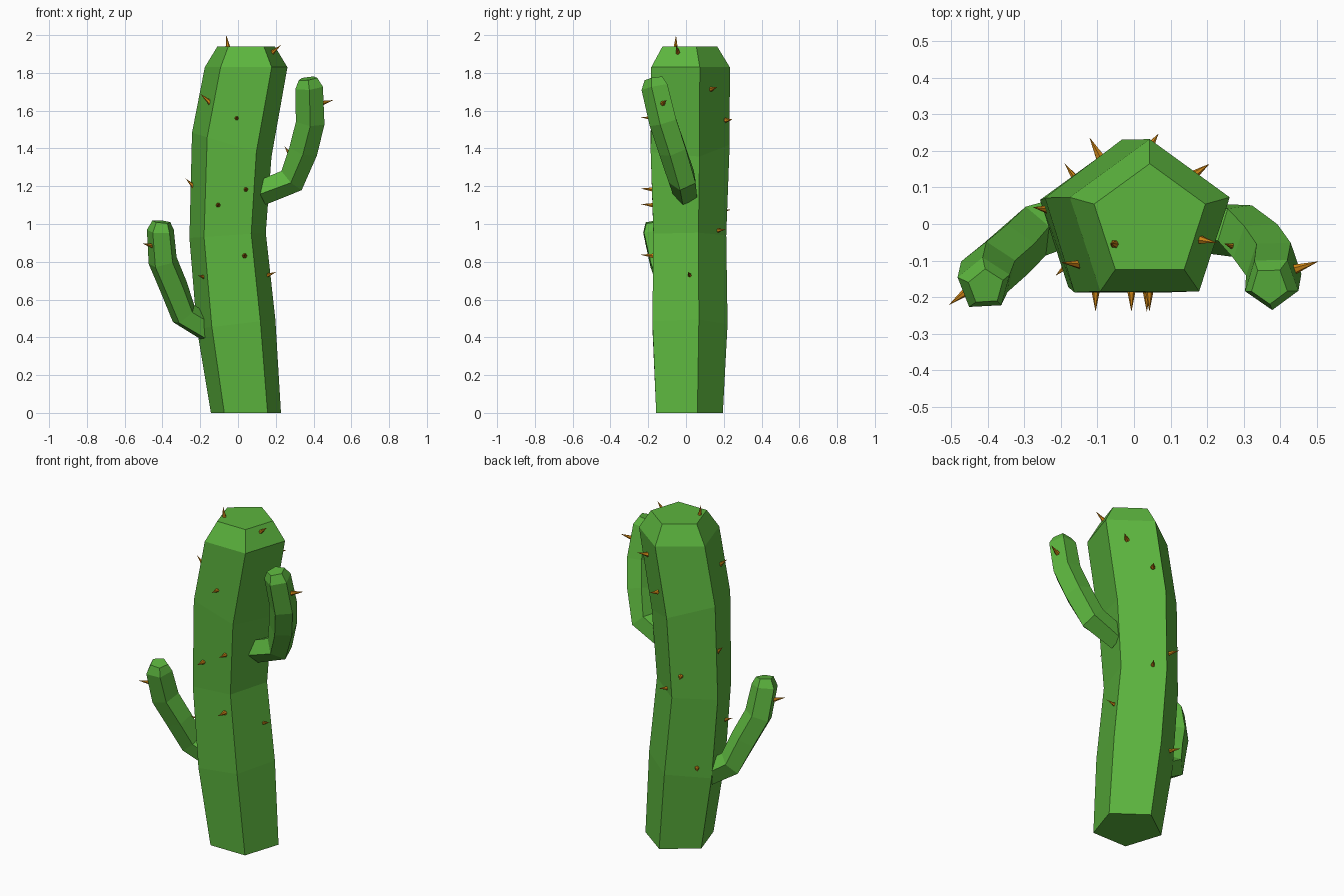
import bpy, math
from mathutils import Vector

def material(name, rgb):
    m = bpy.data.materials.new(name)
    m.diffuse_color = (*rgb, 1)
    return m

GREEN = material("cactus green", (0.107, 0.46, 0.048))
AMBER = material("spine amber", (0.60, 0.23, 0.008))

def make_object(name, verts, faces, mat):
    me = bpy.data.meshes.new(name)
    me.from_pydata(verts, [], faces)
    me.materials.append(mat)
    me.update()
    ob = bpy.data.objects.new(name, me)
    bpy.context.collection.objects.link(ob)
    return ob

def tube(name, rings, phase, normals=None, sides=5):
    """Faceted closed tube; rings are (x, y, z, radius)."""
    pts = [Vector(r[:3]) for r in rings]
    verts, faces = [], []
    for i, (p, r) in enumerate(zip(pts, rings)):
        if normals:
            n = Vector(normals[i])
        else:
            a = (p - pts[i - 1]).normalized() if i else Vector()
            b = (pts[i + 1] - p).normalized() if i < len(pts) - 1 else Vector()
            n = a + b
        q = Vector((0, 0, 1)).rotation_difference(n.normalized())
        for k in range(sides):
            t = math.radians(phase) + math.tau * k / sides
            verts.append(p + q @ Vector((math.cos(t), math.sin(t), 0)) * r[3])
    for i in range(len(rings) - 1):
        for k in range(sides):
            k2 = (k + 1) % sides
            faces.append((i * sides + k, i * sides + k2,
                          (i + 1) * sides + k2, (i + 1) * sides + k))
    faces.append(tuple(reversed(range(sides))))
    last = (len(rings) - 1) * sides
    faces.append(tuple(last + k for k in range(sides)))
    return make_object(name, verts, faces, GREEN)

# Trunk: bent pentagonal column with a chamfered top
tube("trunk",
     [(0.042, 0, 0, 0.195), (-0.010, 0, 0.47, 0.220), (-0.055, 0, 0.94, 0.213),
      (-0.033, 0, 1.42, 0.231), (0.043, 0.002, 1.83, 0.230), (0.043, 0.005, 1.94, 0.160)],
     90,
     [(0, 0, 1), (-0.12, 0, 1), (-0.07, 0, 1), (0.30, 0, 1), (0, 0, 1), (0, 0, 1)])

# Arms: bent upward, each with a small chamfered tip
tube("right_arm",
     [(0.12, 0.0, 1.165, 0.070), (0.285, -0.015, 1.235, 0.078), (0.345, -0.065, 1.39, 0.080),
      (0.382, -0.115, 1.54, 0.080), (0.376, -0.160, 1.725, 0.077), (0.370, -0.168, 1.77, 0.052)], 199)
tube("left_arm",
     [(-0.14, 0.02, 0.43, 0.070), (-0.285, -0.025, 0.52, 0.076), (-0.338, -0.075, 0.66, 0.078),
      (-0.397, -0.125, 0.80, 0.080), (-0.410, -0.165, 0.965, 0.075), (-0.405, -0.172, 1.012, 0.050)], 165)

# Spines: small cones given by base and tip
def spine(i, base, tip, radius=0.014, sides=6):
    b, t = Vector(base), Vector(tip)
    d = (t - b).normalized()
    b = b - d * 0.008
    q = Vector((0, 0, 1)).rotation_difference(d)
    verts = [b + q @ Vector((math.cos(math.tau * k / sides), math.sin(math.tau * k / sides), 0)) * radius
             for k in range(sides)] + [t]
    faces = [(k, (k + 1) % sides, sides) for k in range(sides)]
    faces.append(tuple(reversed(range(sides))))
    make_object(f"spine_{i:02d}", verts, faces, AMBER)

# Front face spines point straight forward
spines = [((x, -0.178, z), (x, -0.24, z + 0.005))
          for x, z in [(-0.007, 1.56), (0.042, 1.183), (-0.105, 1.10), (0.035, 0.832)]]
spines += [
    # left side
    ((-0.150, -0.110, 1.645), (-0.200, -0.105, 1.69)),
    ((-0.235, 0.040, 1.20), (-0.277, 0.046, 1.24)),
    ((-0.175, -0.105, 0.718), (-0.215, -0.142, 0.728)),
    # right side
    ((0.145, 0.022, 0.725), (0.203, 0.010, 0.746)),
    # back
    ((0.165, 0.135, 1.715), (0.207, 0.165, 1.725)),
    ((0.045, 0.215, 1.55), (0.067, 0.247, 1.553)),
    ((0.005, 0.165, 0.965), (0.035, 0.210, 0.972)),
    ((-0.095, 0.187, 1.07), (-0.122, 0.237, 1.075)),
    ((-0.155, 0.117, 0.51), (-0.190, 0.166, 0.515)),
    # top
    ((-0.053, -0.055, 1.935), (-0.062, -0.053, 2.0)),
    ((0.178, -0.042, 1.905), (0.228, -0.052, 1.948)),
    # arms
    ((0.445, -0.122, 1.64), (0.505, -0.102, 1.656)),
    ((0.280, -0.064, 1.36), (0.247, -0.054, 1.41)),
    ((-0.455, -0.182, 0.885), (-0.507, -0.222, 0.898)),
]
for i, (b, t) in enumerate(spines):
    spine(i, b, t)
